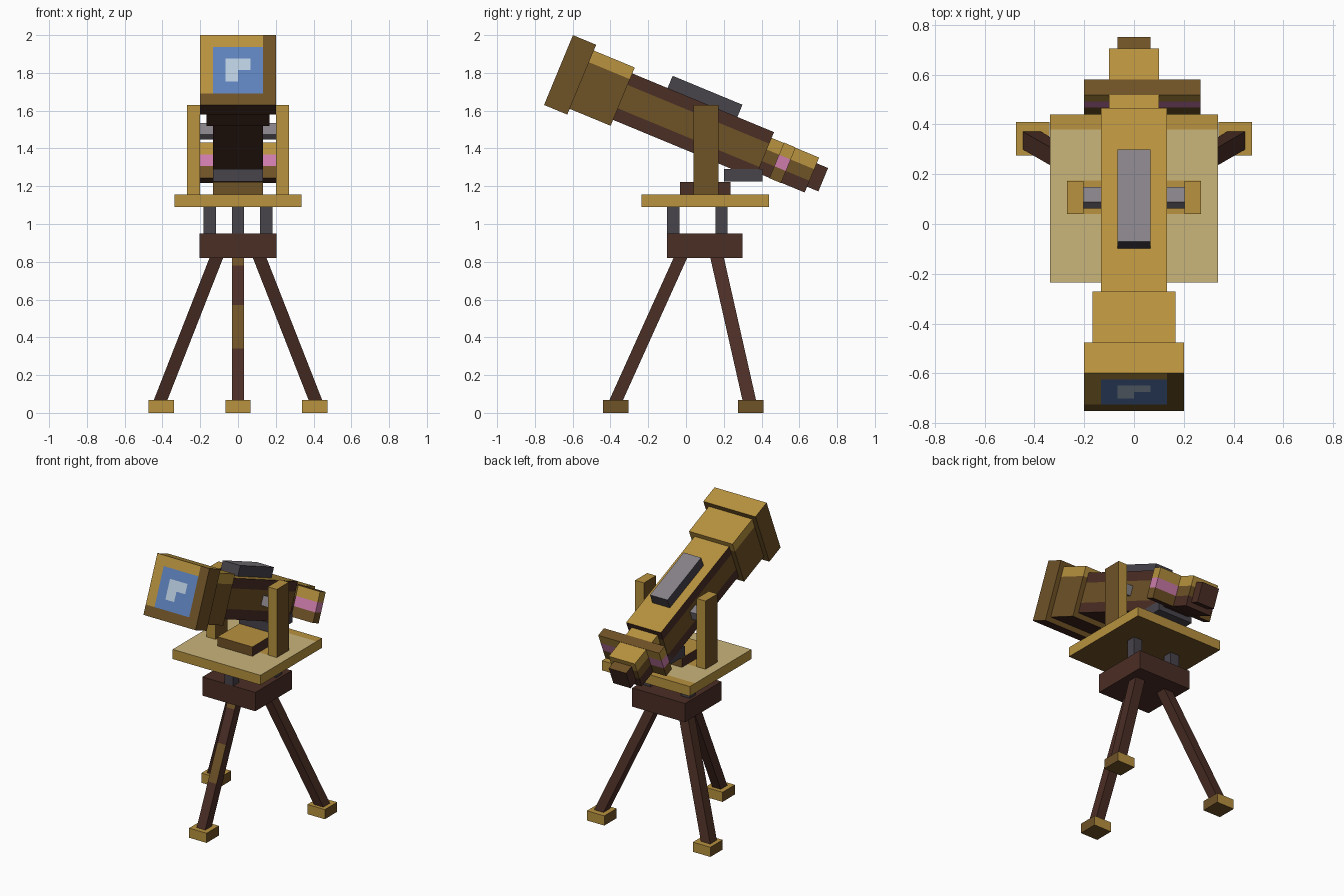
import bpy, bmesh, math
from mathutils import Matrix, Vector

cube = bpy.data.objects.get("Cube")
if cube:
    bpy.data.objects.remove(cube, do_unlink=True)


def linear(code):
    rgb = [int(code[i:i + 2], 16) / 255 for i in (0, 2, 4)]
    return [((c + 0.055) / 1.055) ** 2.4 if c > 0.04 else c / 12.92 for c in rgb] + [1]


COLOURS = {"gold": "b8923f", "brown": "6f5226", "dark_brown": "4b2e25", "tan": "cab57a",
           "dark_grey": "47434b", "light_grey": "878287", "pink": "cd7cab",
           "blue": "5d80ba", "pale_blue": "b7cadd"}
NAMES = list(COLOURS)
MATERIALS = []
for key, code in COLOURS.items():
    mat = bpy.data.materials.new(key)
    mat.use_nodes = True
    mat.diffuse_color = linear(code)
    bsdf = mat.node_tree.nodes["Principled BSDF"]
    bsdf.inputs["Base Color"].default_value = linear(code)
    bsdf.inputs["Roughness"].default_value = 0.9
    MATERIALS.append(mat)

# The tube assembly has its own tilted frame: y runs along the barrel
TILT = Matrix.Translation((0, -0.675, 1.815)) @ Matrix.Rotation(math.radians(-22.5), 4, "X")


def box(name, xs, ys, zs, paint, cuts=(), frame=None, shift=None):
    """Box from ranges; paint is a colour or a rule(normal, centre); cuts are (axis, value)."""
    bm = bmesh.new()
    bmesh.ops.create_cube(bm, size=1)
    for v in bm.verts:
        low = v.co.z < 0
        v.co = [r[0] if c < 0 else r[1] for c, r in zip(v.co, (xs, ys, zs))]
        if shift and low:
            v.co += Vector(shift)
    for axis, value in cuts:
        normal = [0, 0, 0]
        normal[axis] = 1
        point = [value * n for n in normal]
        bmesh.ops.bisect_plane(bm, geom=bm.verts[:] + bm.edges[:] + bm.faces[:],
                               plane_co=point, plane_no=normal)
    bm.normal_update()
    for f in bm.faces:
        colour = paint if isinstance(paint, str) else paint(f.normal, f.calc_center_median())
        f.material_index = NAMES.index(colour)
    mesh = bpy.data.meshes.new(name)
    bm.to_mesh(mesh)
    bm.free()
    for mat in MATERIALS:
        mesh.materials.append(mat)
    ob = bpy.data.objects.new(name, mesh)
    bpy.context.scene.collection.objects.link(ob)
    if frame:
        ob.matrix_world = frame
    return ob


def span(half, centre=0):
    return (centre - half, centre + half)


def brass(n, c):
    return "brown" if abs(n.x) > 0.5 or n.z < -0.5 else "gold"


# Feet, legs and pillars
def leg_paint(n, c):
    banded = 0.34 < c.z < 0.57 or c.z > 0.78
    return "brown" if n.y < -0.5 and banded else "dark_brown"


for label, side in (("left", 1), ("right", -1)):
    box(label + "_foot", span(0.067, side * 0.407), (0.275, 0.41), (0, 0.067), brass)
    box(label + "_leg", span(0.036, side * 0.115), span(0.036, 0.165), (0.067, 0.82),
        "dark_brown", shift=(side * 0.295, 0.17, 0))
    box(label + "_pillar", span(0.033, side * 0.15), (0.155, 0.22), (0.95, 1.09), "dark_grey")
    box(label + "_post", span(0.034, side * 0.236), (0.04, 0.172), (1.155, 1.63), brass)
box("front_foot", span(0.067), (-0.44, -0.305), (0, 0.067), brass)
box("front_leg", span(0.033), span(0.036, -0.03), (0.067, 0.82), leg_paint,
    [(2, 0.34), (2, 0.57), (2, 0.78)], shift=(0, -0.34, 0))
box("front_pillar", span(0.033), (-0.1, -0.035), (0.95, 1.09), "dark_grey")
box("hub", span(0.203), (-0.1, 0.3), (0.82, 0.95), "dark_brown")


# Platform with gold back strip and post pads
def platform_paint(n, c):
    if n.z < -0.5:
        return "brown"
    pad = 0.133 < abs(c.x) < 0.27 and 0.04 < c.y < 0.175
    return "gold" if n.z < 0.5 or c.y > 0.38 or pad else "tan"


box("platform", span(0.337), (-0.235, 0.44), (1.09, 1.157), platform_paint,
    [(0, x) for x in (-0.27, -0.133, 0.133, 0.27)] + [(1, y) for y in (0.04, 0.175, 0.38)])
box("cradle_block", span(0.133), (-0.033, 0.235), (1.157, 1.222),
    lambda n, c: "dark_brown" if abs(n.x) > 0.5 else "gold" if n.z > 0.5 else "brown")
box("under_plate", span(0.133), (0.2, 0.405), (1.225, 1.29), "dark_grey")


# Objective hood with framed lens on its front face
def hood_paint(n, c):
    if n.y < -0.5:
        if max(abs(c.x), abs(c.z)) < 0.133:
            glint = max(abs(c.x), abs(c.z)) < 0.067 and (c.z > 0 or c.x < 0)
            return "pale_blue" if glint else "blue"
        return "brown" if c.x > 0.133 or c.z < -0.133 else "gold"
    return "gold" if n.z > 0.5 else "dark_brown" if n.z < -0.5 else "brown"


GRID = (-0.133, -0.067, 0, 0.067, 0.133)
box("lens_hood", span(0.2), (0, 0.133), span(0.2), hood_paint,
    [(axis, v) for axis in (0, 2) for v in GRID], TILT)


# Barrel sections with horizontal bands
def banded(top, upper, middle, lower, limit, bottom="dark_brown"):
    def rule(n, c):
        if abs(n.z) > 0.5:
            return top if n.z > 0 else bottom
        return upper if c.z > limit else lower if c.z < -limit else middle
    return rule


def section(name, xs, ys, half, limit, *colours):
    box(name, xs, ys, span(half), banded(*colours, limit),
        [(2, limit), (2, -limit)], TILT)


section("front_collar", span(0.167), (0.133, 0.368), 0.167, 0.1,
        "gold", "gold", "brown", "brown")
section("barrel", span(0.133), (0.368, 1.18), 0.133, 0.067,
        "gold", "dark_brown", "brown", "dark_brown")
section("eyepiece_tube", span(0.1), (1.18, 1.452), 0.1, 0.033,
        "gold", "gold", "brown", "dark_brown")
section("focus_ring", (-0.2, 0.267), (1.25, 1.317), 0.102, 0.033,
        "brown", "gold", "pink", "brown")
section("eyepiece_end", span(0.067), (1.452, 1.517), 0.067, 0.033,
        "brown", "dark_brown", "dark_brown", "dark_brown")

# Pivot pin and top plate
box("pivot_pin", span(0.203), span(0.033, 0.845), span(0.033), "light_grey", frame=TILT)
box("top_plate", span(0.067), (0.57, 0.97), (0.133, 0.203),
    lambda n, c: "light_grey" if n.z > 0.5 else "dark_grey", frame=TILT)
